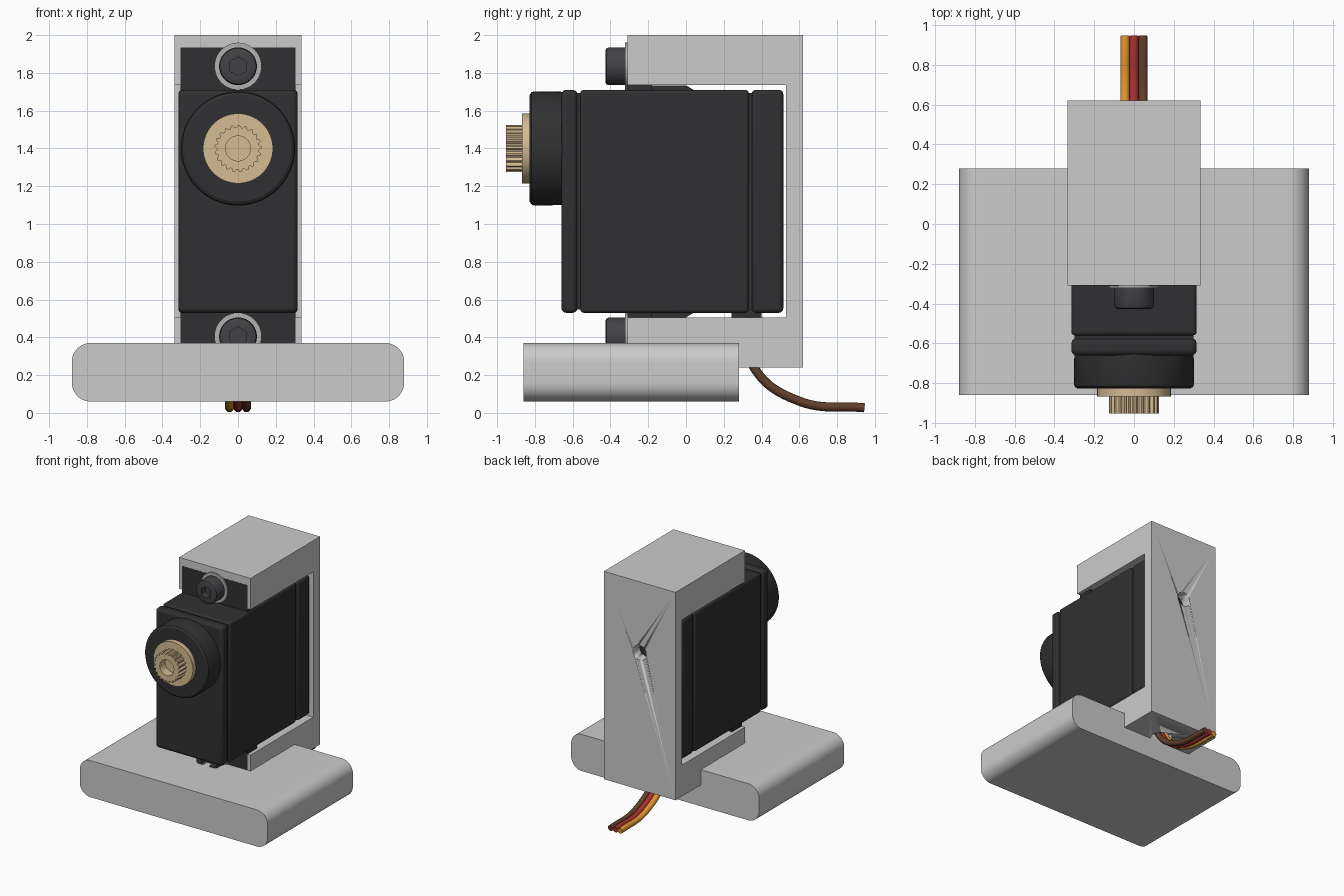
import bpy, bmesh
from math import sin, cos, pi, radians

if "Cube" in bpy.data.objects:
    bpy.data.objects.remove(bpy.data.objects["Cube"])

ZC = 1.12  # mid height of the servo, used for mirroring top and bottom


def material(name, rgb):
    m = bpy.data.materials.new(name)
    m.diffuse_color = (*rgb, 1)
    m.use_nodes = True
    m.node_tree.nodes["Principled BSDF"].inputs["Base Color"].default_value = m.diffuse_color
    return m


BLACK = material("black_plastic", (0.03, 0.03, 0.032))
STEEL = material("dark_steel", (0.055, 0.055, 0.06))
LIGHT = material("light_metal", (0.45, 0.45, 0.44))
BRASS = material("pale_brass", (0.66, 0.50, 0.29))
ORANGE = material("orange_wire", (0.75, 0.30, 0.03))
RED = material("red_wire", (0.40, 0.03, 0.03))
BROWN = material("brown_wire", (0.12, 0.05, 0.025))


def finish(name, bm, mat=None, bevel=0, segs=3):
    bmesh.ops.recalc_face_normals(bm, faces=bm.faces)
    me = bpy.data.meshes.new(name)
    bm.to_mesh(me)
    bm.free()
    ob = bpy.data.objects.new(name, me)
    bpy.context.collection.objects.link(ob)
    if mat:
        me.materials.append(mat)
    if bevel:
        b = ob.modifiers.new("bevel", "BEVEL")
        b.width, b.segments, b.limit_method = bevel, segs, 'ANGLE'
    bpy.ops.object.select_all(action='DESELECT')
    ob.select_set(True)
    bpy.context.view_layer.objects.active = ob
    bpy.ops.object.shade_smooth_by_angle(angle=radians(30))
    return ob


def box(name, x, y, z, mat=None, bevel=0):
    bm = bmesh.new()
    bmesh.ops.create_cube(bm, size=1)
    for v in bm.verts:
        for i, (a, b) in enumerate((x, y, z)):
            v.co[i] = a if v.co[i] < 0 else b
    return finish(name, bm, mat, bevel)


def extrude(name, pts, direction, mat=None):
    bm = bmesh.new()
    f = bm.faces.new([bm.verts.new(p) for p in pts])
    new = bmesh.ops.extrude_face_region(bm, geom=[f])["geom"]
    bmesh.ops.translate(bm, vec=direction, verts=[v for v in new if isinstance(v, bmesh.types.BMVert)])
    return finish(name, bm, mat)


def radius(r, shape, i, n):
    if shape == "teeth":
        return r if i % 4 < 2 else r * 0.89
    if shape == "hex":
        a = (2 * pi * i / n) % (pi / 3) - pi / 6
        return r * cos(pi / 6) / cos(a)
    return r


def turned(name, profile, z, mat, n=48):
    """Rings along the y axis; profile entries are (radius, y, shape)."""
    bm = bmesh.new()
    rings = []
    for r, y, *s in profile:
        shape = s[0] if s else ""
        rr = [radius(r, shape, i, n) for i in range(n)]
        rings.append([bm.verts.new((rr[i] * sin(2 * pi * i / n), y, z + rr[i] * cos(2 * pi * i / n)))
                      for i in range(n)])
    for a, b in zip(rings, rings[1:]):
        for i in range(n):
            j = (i + 1) % n
            bm.faces.new((a[i], a[j], b[j], b[i]))
    bm.faces.new(rings[0])
    bm.faces.new(rings[-1])
    return finish(name, bm, mat)


def cut(ob, cutter):
    m = ob.modifiers.new("cut", "BOOLEAN")
    m.object, m.operation, m.solver = cutter, 'DIFFERENCE', 'EXACT'
    bpy.ops.object.select_all(action='DESELECT')
    bpy.context.view_layer.objects.active = ob
    ob.select_set(True)
    bpy.ops.object.modifier_apply(modifier=m.name)
    bpy.data.objects.remove(cutter)


# Base plate with rounded long edges
R = 0.1
outline = []
for k, (cx, cz) in enumerate(((0.78, 0.27), (-0.78, 0.27), (-0.78, 0.16), (0.78, 0.16))):
    for i in range(11):
        a = pi / 2 * (k + i / 10)
        outline.append((cx + R * cos(a), -0.86, cz + R * sin(a)))
extrude("base_plate", outline, (0, 1.14, 0))

# C-shaped bracket with a rear screw hole and a wire exit
bracket = extrude("bracket", [(-0.335, y, z) for y, z in (
    (-0.31, 0.24), (0.62, 0.24), (0.62, 2.0), (-0.31, 2.0),
    (-0.31, 1.735), (0.53, 1.735), (0.53, 0.505), (-0.31, 0.505))], (0.67, 0, 0))
cut(bracket, turned("hole_cutter", [(0.062, 0.45), (0.062, 0.7)], 1.4, None))
bm = bmesh.new()
bmesh.ops.create_cone(bm, cap_ends=True, segments=40, radius1=0.085, radius2=0.085, depth=0.4)
bmesh.ops.translate(bm, vec=(0, 0.34, 0.38), verts=bm.verts)
cut(bracket, finish("wire_cutter", bm))

# Servo case in three sections, with a recessed core showing as seams
W = (-0.315, 0.315)
H = (0.53, 1.71)
box("servo_front_cover", W, (-0.66, -0.575), H, BLACK, 0.025)
box("servo_body", W, (-0.56, 0.332), H, BLACK, 0.018)
box("servo_rear_cover", W, (0.348, 0.515), H, BLACK, 0.022)
box("servo_core", (-0.298, 0.298), (-0.6, 0.45), (0.547, 1.693), BLACK)
box("wire_grommet", (-0.1, 0.1), (0.24, 0.4), (0.48, 0.56), BLACK)

# Mounting ears, ribs, washers and socket screws, top and bottom
for side, s in (("top", 1), ("bottom", -1)):
    def zz(d):
        return ZC + s * d
    zs = sorted((zz(0.56), zz(0.815)))
    box(side + "_ear", (-0.305, 0.305), (-0.311, -0.18), zs, BLACK, 0.0)
    extrude(side + "_rib", [(-0.04, y, zz(d)) for y, d in (
        (-0.2, 0.57), (-0.2, 0.614), (0.0, 0.614), (0.04, 0.59), (0.04, 0.57))], (0.08, 0, 0), BLACK)
    zc = zz(0.715)
    turned(side + "_washer", [(0.125, -0.3), (0.125, -0.322)], zc, LIGHT)
    turned(side + "_screw", [(0.05, -0.2), (0.05, -0.322), (0.1, -0.322), (0.1, -0.41), (0.095, -0.421),
                             (0.083, -0.427), (0.05, -0.427, "hex"), (0.05, -0.37, "hex")], zc, STEEL)

# Output boss and splined shaft
turned("output_boss", [(0.3, -0.65), (0.302, -0.805), (0.297, -0.818), (0.282, -0.828)], 1.4, BLACK, 80)
turned("output_collar", [(0.185, -0.82), (0.185, -0.868)], 1.4, BRASS, 64)
turned("output_spline", [(0.125, -0.86, "teeth"), (0.125, -0.953, "teeth"),
                         (0.066, -0.953), (0.066, -0.88)], 1.4, BRASS, 84)

# Three lead wires curving out of the bottom
for name, x, mat in (("orange_wire", -0.045, ORANGE), ("red_wire", 0, RED), ("brown_wire", 0.045, BROWN)):
    cu = bpy.data.curves.new(name, 'CURVE')
    cu.dimensions = '3D'
    cu.bevel_depth, cu.bevel_resolution, cu.use_fill_caps = 0.024, 4, True
    sp = cu.splines.new('BEZIER')
    path = ((0.31, 0.5), (0.36, 0.24), (0.6, 0.062), (0.945, 0.027))
    sp.bezier_points.add(len(path) - 1)
    for p, (y, z) in zip(sp.bezier_points, path):
        p.co = (x, y, z)
        p.handle_left_type = p.handle_right_type = 'AUTO'
    cu.materials.append(mat)
    bpy.context.collection.objects.link(bpy.data.objects.new(name, cu))
